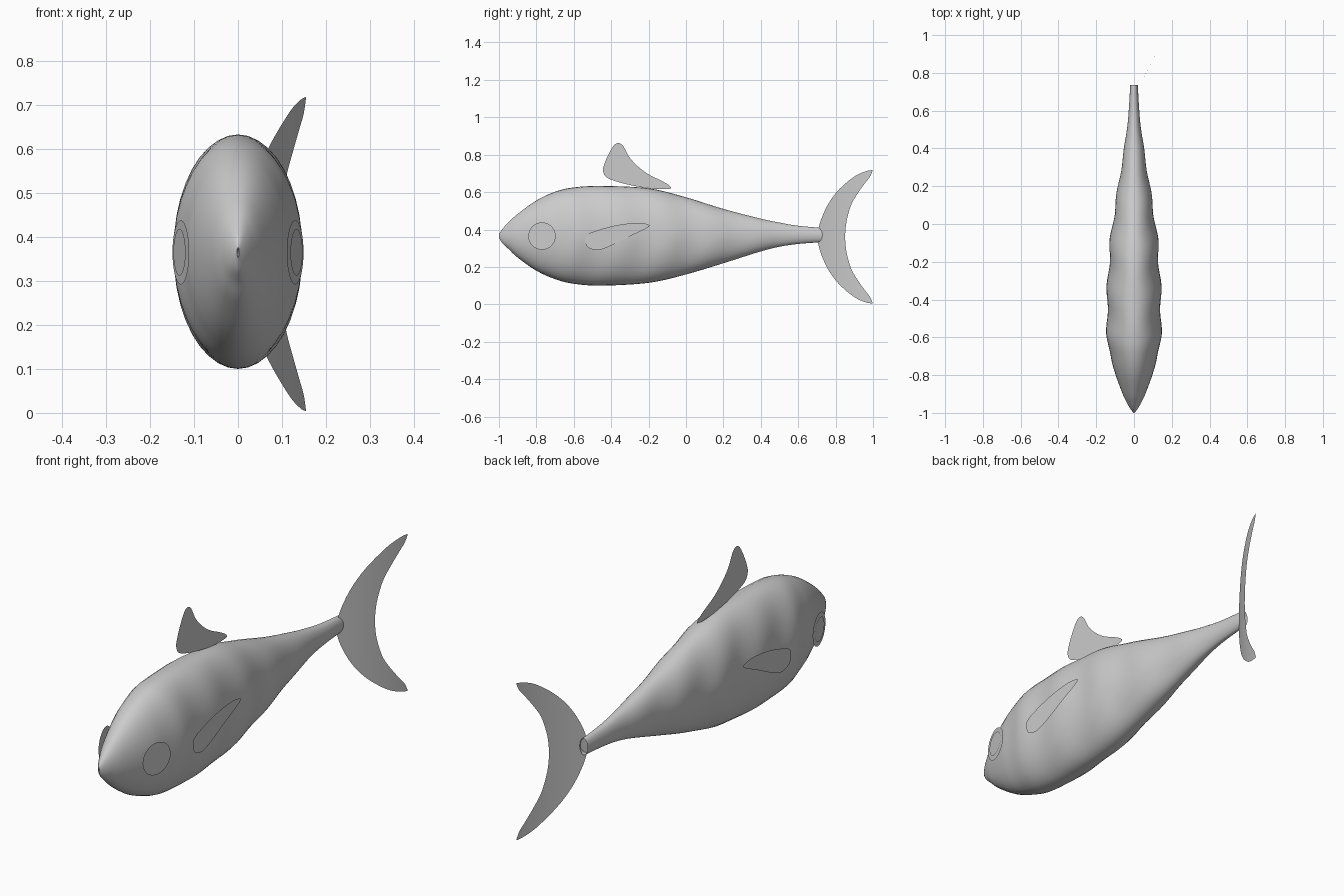
import bpy, math

cube = bpy.data.objects.get("Cube")
if cube:
    bpy.data.objects.remove(cube, do_unlink=True)

grey = bpy.data.materials.new("plain_grey")
grey.use_nodes = True
grey.diffuse_color = (0.6, 0.6, 0.6, 1)
grey.node_tree.nodes["Principled BSDF"].inputs["Base Color"].default_value = (0.6, 0.6, 0.6, 1)


def make_object(name, verts, faces):
    mesh = bpy.data.meshes.new(name)
    mesh.from_pydata(verts, [], faces)
    mesh.materials.append(grey)
    mesh.update()
    obj = bpy.data.objects.new(name, mesh)
    bpy.context.collection.objects.link(obj)
    return obj


def spline(points, steps, closed=False):
    """Smooth curve through points of any dimension."""
    n = len(points)

    def pick(i):
        return points[i % n] if closed else points[min(max(i, 0), n - 1)]

    result = []
    for i in range(n if closed else n - 1):
        a, b, c, d = (pick(i + k) for k in (-1, 0, 1, 2))
        for s in range(steps):
            t = s / steps
            result.append(tuple(
                q + t * ((r - p) + t * ((2 * p - 5 * q + 4 * r - u) + t * (3 * (q - r) + u - p))  ) / 2
                for p, q, r, u in zip(a, b, c, d)))
    if not closed:
        result.append(points[-1])
    return result


def grid_faces(rows, cols, wrap=False):
    faces = []
    for i in range(rows - 1):
        for j in range(cols if wrap else cols - 1):
            k = (j + 1) % cols
            faces.append((i * cols + j, i * cols + k, (i + 1) * cols + k, (i + 1) * cols + j))
    return faces


# Body: elliptical sections along y, each (y, top, bottom, half width)
stations = [
    (-1, .375, .355, .002), (-.98, .405, .325, .018), (-.95, .437, .297, .036),
    (-.9, .483, .25, .06), (-.8, .555, .18, .097), (-.7, .602, .135, .125),
    (-.6, .625, .11, .14), (-.45, .633, .1, .144), (-.2, .62, .115, .133),
    (0, .572, .16, .114), (.2, .51, .22, .083), (.4, .458, .283, .052),
    (.5, .437, .308, .038), (.6, .42, .323, .028), (.735, .408, .333, .02)]
SIDES = 40
verts = []
sections = spline(stations, 8)
for y, top, bottom, width in sections:
    mid, half = (top + bottom) / 2, (top - bottom) / 2
    fade = min(max((y + .75) / .15, 0), 1) * min(max((.6 - y) / .6, 0), 1)
    for j in range(SIDES):
        a = math.tau * j / SIDES
        dz = half * math.sin(a)
        # slanted muscle ripples across the flanks
        ripple = .006 * fade * math.cos(math.tau * (y + .58 + .25 * abs(dz)) / .25)
        verts.append(((width + ripple) * math.cos(a), y, mid + dz))
faces = grid_faces(len(sections), SIDES, True)
faces.append(tuple(range(SIDES)))
body = make_object("body", verts, [f[::-1] for f in faces])
for p in body.data.polygons:
    p.use_smooth = True

# Tail fin: crescent between two edges, swept to the left
outer = [(.70, 0), (.718, .08), (.76, .175), (.82, .255), (.90, .322), (.96, .35), (.998, .357)]
inner = [(.85, 0), (.858, .08), (.883, .17), (.917, .23), (.955, .284), (.983, .32), (.998, .354)]


def both_halves(edge):
    upper = spline(edge, 5)
    return [(y, -z) for y, z in reversed(upper[1:])] + upper


verts = []
COLS = 7
edges = list(zip(both_halves(outer), both_halves(inner)))
for (y0, z0), (y1, z1) in edges:
    for c in range(COLS):
        t = c / (COLS - 1)
        y = y0 + (y1 - y0) * t
        d = y - .7
        verts.append((.715 * d - .66 * d * d, y, .361 + z0 + (z1 - z0) * t))
tail = make_object("tail_fin", verts, [f[::-1] for f in grid_faces(len(edges), COLS)])
for p in tail.data.polygons:
    p.use_smooth = True


def plate(name, outline, side_at):
    """Flat sheet from a (y, z) outline, with x given by a rule on y."""
    return make_object(name, [(side_at(y), y, z) for y, z in outline], [tuple(range(len(outline)))])


# Dorsal fin
dorsal = [(-.44, .74), (-.42, .79), (-.387, .848), (-.36, .862), (-.335, .845), (-.305, .79),
          (-.26, .74), (-.2, .695), (-.13, .66), (-.086, .633), (-.09, .617), (-.19, .619),
          (-.33, .645), (-.42, .676), (-.443, .71)]
plate("dorsal_fin", spline(dorsal, 4, True), lambda y: 0)

# Side fins and eyes
pectoral = [(-.54, .345), (-.525, .305), (-.47, .29), (-.4, .314), (-.3, .364), (-.205, .41),
            (-.205, .428), (-.27, .435), (-.38, .421), (-.49, .39), (-.53, .37)]


def disc(radius):
    return [(-.77 + radius * math.cos(math.tau * i / 40), .365 + radius * math.sin(math.tau * i / 40))
            for i in range(40)]


for side, label in ((1, "left"), (-1, "right")):
    fin = spline(pectoral, 4, True)
    ring = disc(.073)
    pupil = disc(.053)
    if side > 0:
        fin, ring, pupil = fin, ring, pupil
    else:
        ring, pupil = ring[::-1], pupil[::-1]
    plate(label + "_pectoral_fin", fin if side < 0 else fin[::-1][::-1], lambda y: side * .151)
    plate(label + "_eye", ring, lambda y: side * (.13 + .26 * (y + .77)))
    plate(label + "_pupil", pupil, lambda y: side * (.133 + .26 * (y + .77)))
